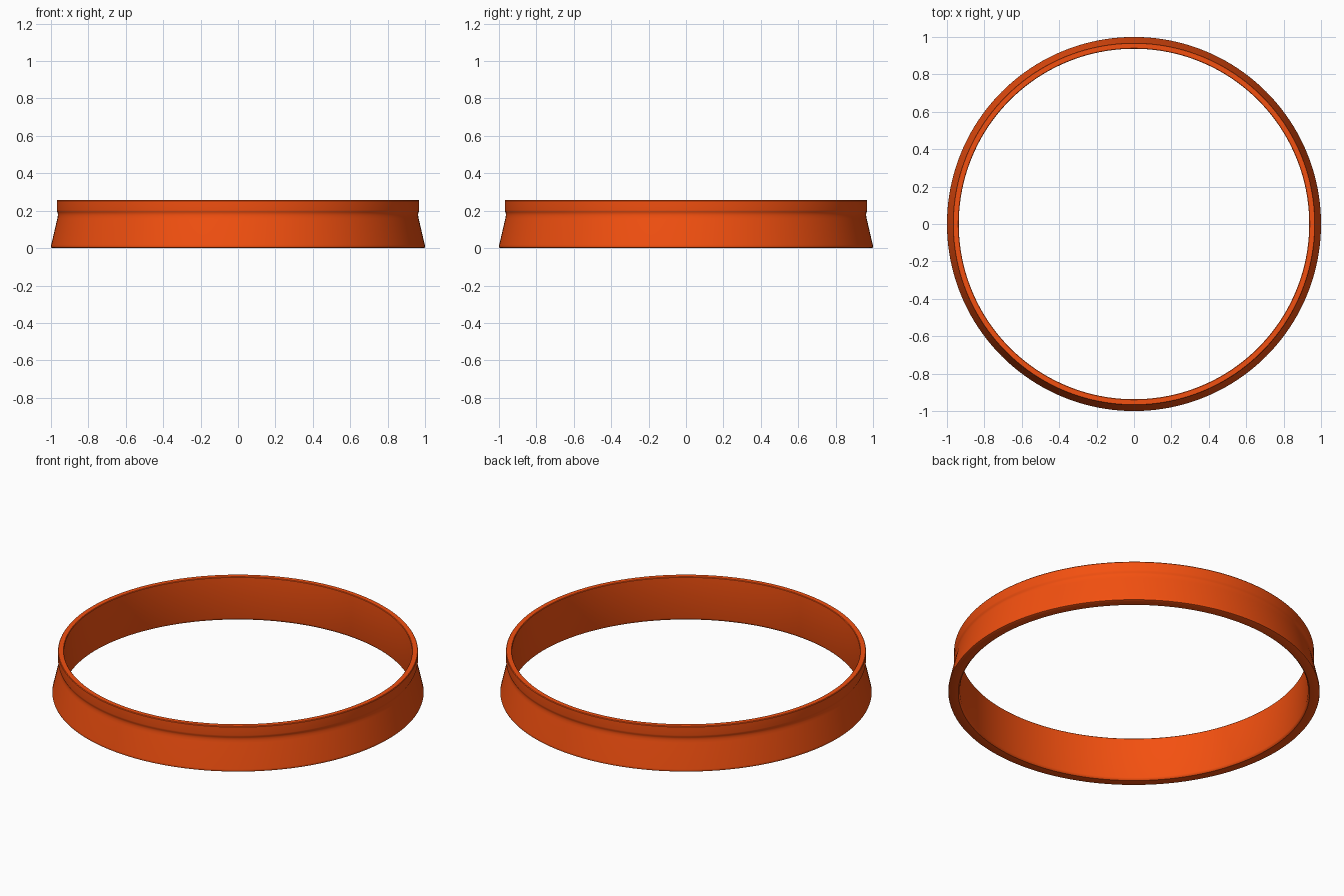
import bpy, bmesh, math

if "Cube" in bpy.data.objects:
    bpy.data.objects.remove(bpy.data.objects["Cube"])

SEGMENTS = 160

# Closed cross-section (radius, height): flared skirt, shallow neck, straight lip
profile = [
    (0.946, 0.0), (0.992, 0.0), (0.998, 0.003), (1.0, 0.009), (0.999, 0.016),
    (0.966, 0.158), (0.9635, 0.172), (0.963, 0.183), (0.9645, 0.190),
    (0.968, 0.197), (0.969, 0.204),
    (0.969, 0.253), (0.966, 0.257), (0.940, 0.257), (0.937, 0.254),
    (0.937, 0.014), (0.940, 0.005),
]

# Revolve the cross-section into a ring
bm = bmesh.new()
rings = []
for i in range(SEGMENTS):
    a = 2 * math.pi * i / SEGMENTS
    rings.append([bm.verts.new((r * math.cos(a), r * math.sin(a), z)) for r, z in profile])
n = len(profile)
for i in range(SEGMENTS):
    p, q = rings[i], rings[(i + 1) % SEGMENTS]
    for j in range(n):
        k = (j + 1) % n
        bm.faces.new((p[j], q[j], q[k], p[k]))
bmesh.ops.recalc_face_normals(bm, faces=bm.faces)
mesh = bpy.data.meshes.new("flared_ring")
bm.to_mesh(mesh)
bm.free()

ring = bpy.data.objects.new("flared_ring", mesh)
bpy.context.collection.objects.link(ring)

# Orange finish
mat = bpy.data.materials.new("orange")
mat.diffuse_color = (0.9, 0.08, 0.005, 1)
mat.use_nodes = True
mat.node_tree.nodes["Principled BSDF"].inputs["Base Color"].default_value = mat.diffuse_color
mesh.materials.append(mat)

# Smooth walls, crisp rims
bpy.context.view_layer.objects.active = ring
ring.select_set(True)
bpy.ops.object.shade_smooth_by_angle(angle=math.radians(35))
